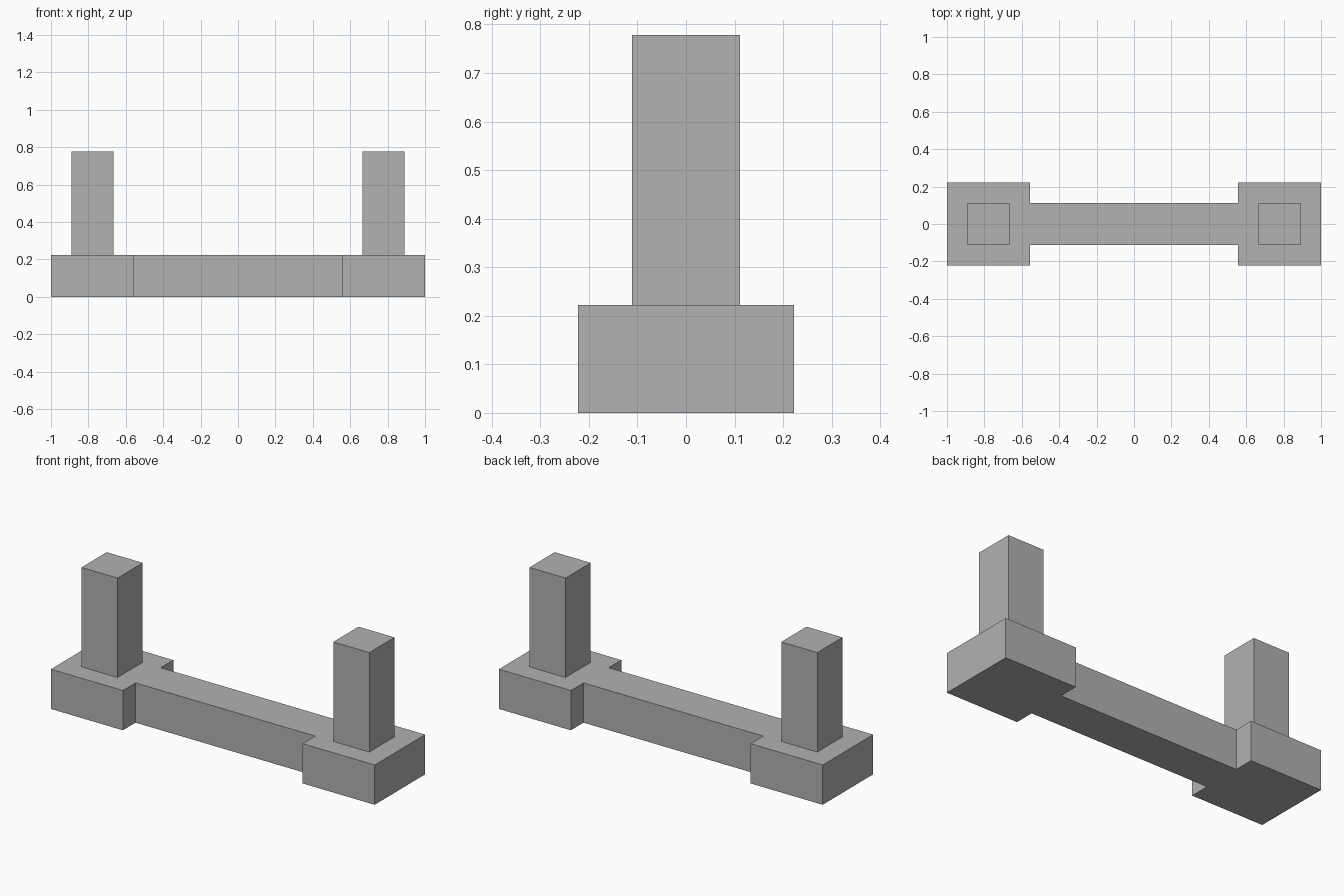
import bpy
import bmesh

cube = bpy.data.objects.get("Cube")
if cube:
    bpy.data.objects.remove(cube, do_unlink=True)

U = 1 / 9  # module: every dimension is a whole number of these

grey = bpy.data.materials.new("plain_grey")
grey.use_nodes = True
colour = (0.445, 0.445, 0.445, 1)
grey.diffuse_color = colour
grey.node_tree.nodes["Principled BSDF"].inputs["Base Color"].default_value = colour


def prism(name, outline, bottom, top):
    """Extrude a flat outline (in modules) upwards into a closed solid."""
    bm = bmesh.new()
    base = bm.faces.new([bm.verts.new((x * U, y * U, bottom * U)) for x, y in outline])
    side = bmesh.ops.extrude_face_region(bm, geom=[base], use_keep_orig=True)
    raised = [v for v in side["geom"] if isinstance(v, bmesh.types.BMVert)]
    bmesh.ops.translate(bm, verts=raised, vec=(0, 0, (top - bottom) * U))
    bmesh.ops.recalc_face_normals(bm, faces=bm.faces)
    mesh = bpy.data.meshes.new(name)
    bm.to_mesh(mesh)
    bm.free()
    mesh.materials.append(grey)
    obj = bpy.data.objects.new(name, mesh)
    bpy.context.collection.objects.link(obj)
    return obj


# Base: two square plinths joined by a narrow beam, as one slab
quarter = [(9, 2), (5, 2), (5, 1)]
back = quarter + [(-x, y) for x, y in reversed(quarter)]
prism("base", back + [(x, -y) for x, y in reversed(back)], 0, 2)

# Upright square post centred on each plinth
for name, cx in (("left_post", 7), ("right_post", -7)):
    square = [(cx + dx, dy) for dx, dy in ((-1, -1), (1, -1), (1, 1), (-1, 1))]
    prism(name, square, 2, 7)
